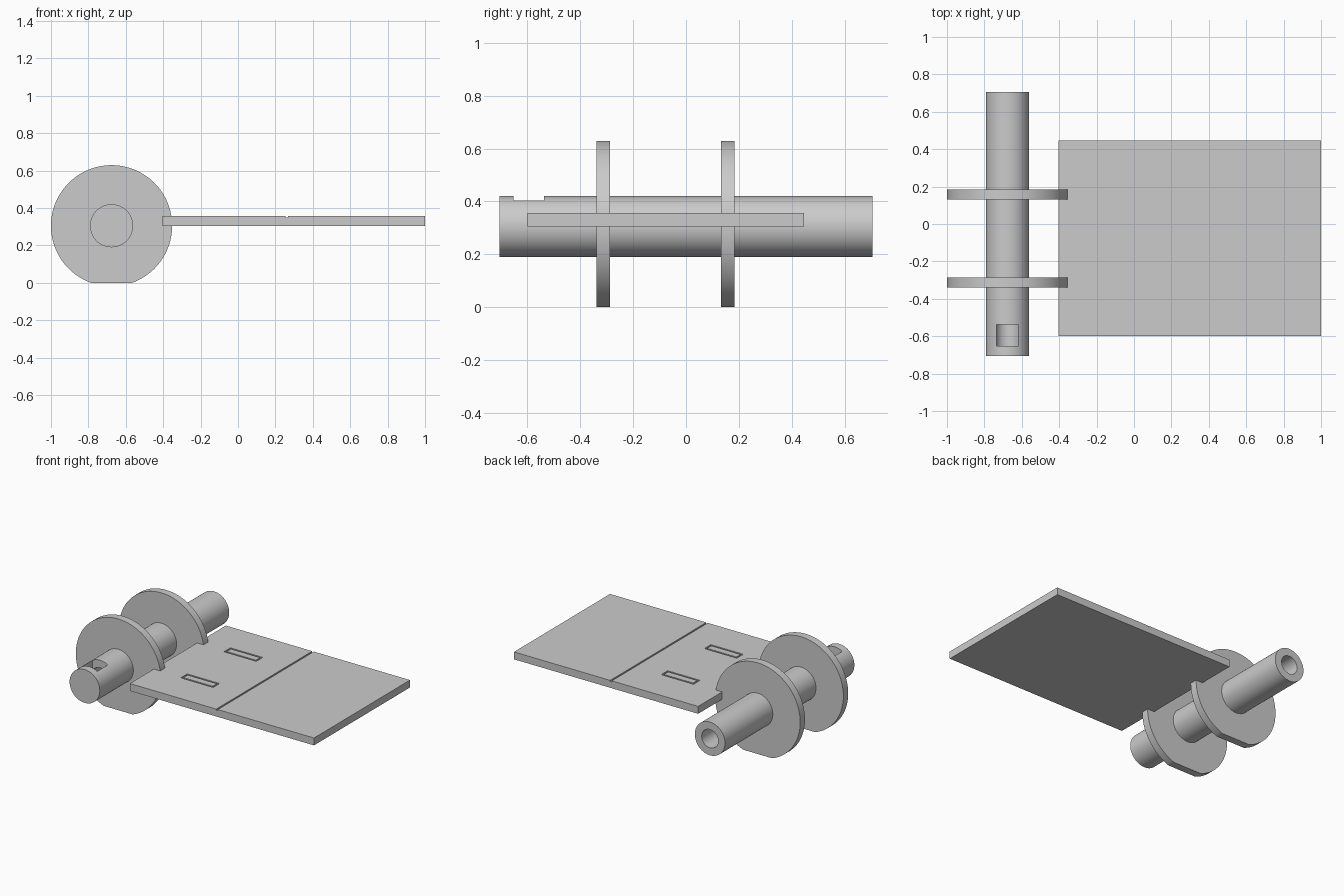
import bpy
import math

if "Cube" in bpy.data.objects:
    bpy.data.objects.remove(bpy.data.objects["Cube"], do_unlink=True)

grey = bpy.data.materials.new("plain grey")
grey.use_nodes = True
grey.diffuse_color = (0.6, 0.6, 0.6, 1)
grey.node_tree.nodes["Principled BSDF"].inputs["Base Color"].default_value = (0.6, 0.6, 0.6, 1)

AXIS_X, AXIS_Z = -0.676, 0.305


def finish(name):
    ob = bpy.context.object
    ob.name = ob.data.name = name
    ob.data.materials.append(grey)
    return ob


def box(name, x, y, z):
    """Box spanning three (low, high) ranges."""
    spans = (x, y, z)
    bpy.ops.mesh.primitive_cube_add(size=1, location=[(a + b) / 2 for a, b in spans])
    bpy.context.object.scale = [b - a for a, b in spans]
    bpy.ops.object.transform_apply(location=False, rotation=False, scale=True)
    return finish(name)


def rod(name, radius, y0, y1, sides=96):
    """Cylinder along y, centred on the shaft axis."""
    bpy.ops.mesh.primitive_cylinder_add(vertices=sides, radius=radius, depth=y1 - y0,
                                        location=(AXIS_X, (y0 + y1) / 2, AXIS_Z),
                                        rotation=(math.pi / 2, 0, 0))
    return finish(name)


def cut(target, cutter):
    """Subtract the cutter from the target, then discard it."""
    mod = target.modifiers.new("cut", "BOOLEAN")
    mod.operation, mod.solver, mod.object = "DIFFERENCE", "EXACT", cutter
    bpy.ops.object.select_all(action="DESELECT")
    bpy.context.view_layer.objects.active = target
    target.select_set(True)
    bpy.ops.object.modifier_apply(modifier=mod.name)
    bpy.data.objects.remove(cutter, do_unlink=True)


def smooth(ob):
    bpy.ops.object.select_all(action="DESELECT")
    bpy.context.view_layer.objects.active = ob
    ob.select_set(True)
    bpy.ops.object.shade_smooth_by_angle(angle=math.radians(30))


# Hollow tube: closed at the front, with a square window into the bore
tube = rod("tube", 0.115, -0.705, 0.705)
cut(tube, rod("bore_cutter", 0.063, -0.653, 0.8))
cut(tube, box("window_cutter", (AXIS_X - 0.059, AXIS_X + 0.059), (-0.653, -0.537), (AXIS_Z, 0.5)))
smooth(tube)

# Two discs on the tube, flattened where they stand on the ground
disc_centres = (-0.313, 0.158)
for name, y in zip(("front_disc", "back_disc"), disc_centres):
    disc = rod(name, 0.324, y - 0.026, y + 0.026, 128)
    cut(disc, box("flat_cutter", (-1.2, 0), (y - 0.1, y + 0.1), (-0.2, 0)))
    cut(disc, rod("hole_cutter", 0.11, y - 0.1, y + 0.1))
    smooth(disc)

# Flat plate with a scored cross line and two scored slot outlines
TOP, GROOVE, DEPTH = 0.356, 0.012, 0.008
plate = box("plate", (-0.405, 1.0), (-0.6, 0.446), (0.305, TOP))
cut(plate, box("line_cutter", (0.254, 0.254 + GROOVE), (-0.7, 0.6), (TOP - DEPTH, 0.4)))
for y in disc_centres:
    x0, x1, y0, y1 = -0.193, 0.054, y - 0.035, y + 0.035
    ring = box("slot_cutter", (x0, x1), (y0, y1), (TOP - DEPTH, 0.4))
    cut(ring, box("slot_core", (x0 + GROOVE, x1 - GROOVE), (y0 + GROOVE, y1 - GROOVE), (0.2, 0.5)))
    cut(plate, ring)
